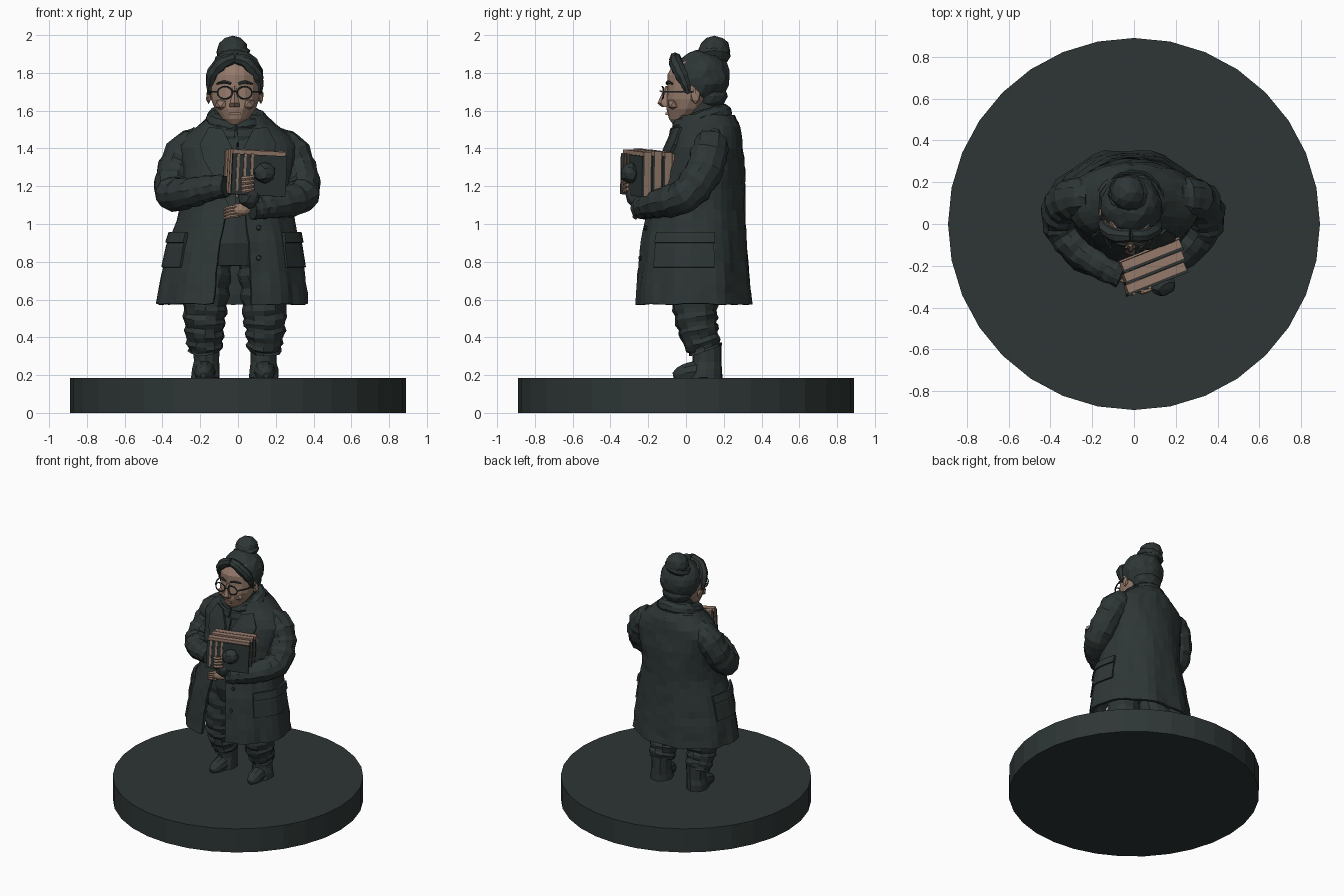
import bpy, bmesh, math, random
from mathutils import Vector, Matrix, Quaternion

if "Cube" in bpy.data.objects:
    bpy.data.objects.remove(bpy.data.objects["Cube"])

random.seed(4)

def material(name, col):
    m = bpy.data.materials.new(name)
    m.diffuse_color = (*col, 1)
    m.use_nodes = True
    m.node_tree.nodes["Principled BSDF"].inputs["Base Color"].default_value = m.diffuse_color
    return m

DARK = material("dark_slate", (0.027, 0.037, 0.036))
SKIN = material("warm_tan", (0.30, 0.195, 0.145))

def finish(name, bm, mat, jitter=0.0, thick=0.0):
    for v in bm.verts:
        v.co += Vector([random.uniform(-jitter, jitter) for _ in range(3)])
    bmesh.ops.recalc_face_normals(bm, faces=bm.faces)
    me = bpy.data.meshes.new(name)
    bm.to_mesh(me)
    bm.free()
    me.materials.append(mat)
    ob = bpy.data.objects.new(name, me)
    bpy.context.collection.objects.link(ob)
    if thick:
        s = ob.modifiers.new("thickness", 'SOLIDIFY')
        s.thickness, s.offset = thick, 0
    return ob

def grid(name, rows, mat, wrap=True, caps=True, jitter=0.0, thick=0.0):
    """Skin rows of points into one surface."""
    bm = bmesh.new()
    vs = [[bm.verts.new(p) for p in r] for r in rows]
    n = len(rows[0])
    for a, b in zip(vs, vs[1:]):
        for i in range(n if wrap else n - 1):
            j = (i + 1) % n
            bm.faces.new((a[i], a[j], b[j], b[i]))
    if wrap and caps:
        bm.faces.new(vs[0])
        bm.faces.new(vs[-1])
    return finish(name, bm, mat, jitter, thick)

def loft(name, rings, mat, n=16, jitter=0.0):
    """rings: (z, cx, cy, rx, ry)"""
    rows = [[(cx + rx * math.sin(t), cy - ry * math.cos(t), z)
             for t in (2 * math.pi * i / n for i in range(n))] for z, cx, cy, rx, ry in rings]
    return grid(name, rows, mat, jitter=jitter)

def tube(name, pts, mat, n=10, sub=4, fold=0.0, jitter=0.0):
    """Smooth tube through (x, y, z, radius), with ring folds."""
    P = [Vector(p) for p in pts]
    path = []
    for i in range(len(P) - 1):
        a, b, c, d = P[max(i - 1, 0)], P[i], P[i + 1], P[min(i + 2, len(P) - 1)]
        for k in range(sub):
            t = k / sub
            path.append(0.5 * (2 * b + (c - a) * t + (2 * a - 5 * b + 4 * c - d) * t * t
                               + (3 * b - a - 3 * c + d) * t ** 3))
    path.append(P[-1])
    rows, q, old = [], None, None
    for i, p in enumerate(path):
        tan = (path[min(i + 1, len(path) - 1)] - path[max(i - 1, 0)]).xyz.normalized()
        q = tan.to_track_quat('Z', 'Y') if q is None else old.rotation_difference(tan) @ q
        old = tan
        row = []
        for k in range(n):
            t = 2 * math.pi * k / n
            r = p.w * (1 + fold * math.sin(i * 2.1 + 1.5 * math.sin(t)))
            row.append(p.xyz + q @ Vector((r * math.cos(t), r * math.sin(t), 0)))
        rows.append(row)
    return grid(name, rows, mat, jitter=jitter)

def blob(name, c, r, mat, rot=0.0, jitter=0.0, sub=2):
    bm = bmesh.new()
    bmesh.ops.create_icosphere(bm, subdivisions=sub, radius=1)
    bm.transform(Matrix.Translation(c) @ Matrix.Rotation(rot, 4, 'Z') @ Matrix.Diagonal((*r, 1)))
    return finish(name, bm, mat, jitter)

def box(name, c, size, mat, M=Matrix()):
    bm = bmesh.new()
    bmesh.ops.create_cube(bm, size=1)
    bm.transform(M @ Matrix.Translation(c) @ Matrix.Diagonal((*size, 1)))
    return finish(name, bm, mat)

# Round base
loft("base", [(0, 0, 0, .89, .89), (.185, 0, 0, .89, .89)], DARK, n=32)

# Coat body: z, cx, cy, rx, ry, half width of the front opening
COAT = [(.575, -.03, .035, .39, .31, .10), (.72, -.025, .035, .37, .295, .09),
        (.88, -.02, .037, .34, .28, .08), (1.05, -.01, .05, .295, .255, .05),
        (1.15, -.01, .06, .285, .245, .015), (1.28, 0, .085, .295, .22, .002),
        (1.40, 0, .10, .315, .19, .002), (1.47, 0, .11, .27, .175, .002),
        (1.53, 0, .115, .18, .16, .002), (1.57, 0, .11, .14, .14, .002)]

def coat_at(z):
    for a, b in zip(COAT, COAT[1:]):
        if z <= b[0]:
            f = max(0, (z - a[0]) / (b[0] - a[0]))
            return [u + (v - u) * f for u, v in zip(a, b)]
    return COAT[-1]

def coat_point(t, z, off=0.0):
    _, cx, cy, rx, ry, g = coat_at(z)
    f = off + .012 * max(0, 1.3 - z) * math.cos(9 * t)
    return (cx + (rx + f) * math.sin(t), cy - (ry + f) * math.cos(t), z)

rows = []
for k in range(19):
    z = .575 + .995 * k / 18
    c = coat_at(z)
    g = math.asin(c[5] / c[3])
    rows.append([coat_point(g + (2 * math.pi - 2 * g) * i / 40, z) for i in range(41)])
grid("coat_body", rows, DARK, wrap=False, jitter=.004, thick=.02)

# Coat pockets with flaps
for s, side in ((1, "left"), (-1, "right")):
    for part, z0, z1, off in (("pocket", .77, .93, .012), ("pocket_flap", .90, .955, .022)):
        rows = [[coat_point(s * math.radians(48 + 64 * i / 8), z0 + (z1 - z0) * k / 3, off)
                 for i in range(9)] for k in range(4)]
        grid(f"{part}_{side}", rows, DARK, wrap=False, thick=.018)

# Lapels and buttons laid on the chest
def front(x, z, off):
    _, cx, cy, rx, ry, g = coat_at(z)
    return (x, cy - ry * math.sqrt(max(0, 1 - ((x - cx) / rx) ** 2)) - off, z)

for s, side in ((1, "left"), (-1, "right")):
    inner = [(.01, 1.06), (.01, 1.2), (.01, 1.32), (.03, 1.40), (.08, 1.5)]
    outer = [(.03, 1.06), (.10, 1.2), (.18, 1.34), (.20, 1.42), (.15, 1.51)]
    rows = [[front(s * (a + (b - a) * k / 3), za + (zb - za) * k / 3, .022) for k in range(4)]
            for (a, za), (b, zb) in zip(inner, outer)]
    grid("lapel_" + side, rows, DARK, wrap=False, thick=.018)
for z in (.82, .98):
    blob("button", front(.11, z, .015), (.016, .01, .016), DARK, sub=1)

# Trousers and boots
loft("trouser_seat", [(.78, -.02, .04, .17, .13), (.9, -.02, .04, .2, .16), (1.08, -.01, .05, .2, .17)],
     DARK, jitter=.006)
for s, side in ((1, "left"), (-1, "right")):
    x = -.017
    tube("trouser_leg_" + side, [(x + s * .095, .03, 1.0, .115), (x + s * .13, .03, .78, .115),
         (x + s * .155, .045, .58, .118), (x + s * .16, .065, .44, .105), (x + s * .155, .10, .33, .088)],
         DARK, n=12, sub=6, fold=.06, jitter=.004)
    loft("boot_shaft_" + side, [(.185, x + s * .155, .10, .078, .09), (.23, x + s * .155, .105, .074, .085),
         (.27, x + s * .15, .11, .068, .075), (.37, x + s * .15, .11, .07, .078)], DARK, 12, .003)
    tube("boot_toe_" + side, [(x + s * .155, .10, .225, .062), (x + s * .16, .02, .215, .055),
         (x + s * .165, -.035, .205, .04), (x + s * .167, -.068, .198, .015)], DARK, n=10, sub=2)

# Sleeves
tube("sleeve_left", [(.20, .13, 1.43, .085), (.275, .125, 1.385, .098), (.325, .09, 1.27, .098),
     (.335, .0, 1.155, .093), (.25, -.12, 1.115, .08), (.14, -.20, 1.095, .068), (.07, -.235, 1.085, .062)],
     DARK, n=12, sub=5, fold=.05, jitter=.004)
tube("sleeve_right", [(-.20, .13, 1.43, .085), (-.28, .125, 1.385, .098), (-.335, .09, 1.27, .098),
     (-.345, .0, 1.165, .093), (-.26, -.12, 1.165, .08), (-.15, -.20, 1.19, .068), (-.06, -.25, 1.20, .058)],
     DARK, n=12, sub=5, fold=.05, jitter=.004)

# Hands with fingers, and the dark glove over the books
blob("palm_left", (.01, -.25, 1.075), (.06, .035, .035), SKIN)
blob("palm_right", (.0, -.285, 1.205), (.045, .035, .04), SKIN)
for k in range(4):
    z = 1.175 + .022 * k
    tube("finger_right", [(.0, -.305, z, .013), (.04, -.325, z, .013), (.085, -.31, z + .01, .009)],
         SKIN, n=6, sub=2)
    tube("finger_left", [(.0, -.265, 1.045 + .016 * k, .011), (-.04, -.275, 1.04 + .016 * k, .010),
         (-.075, -.265, 1.03 + .016 * k, .007)], SKIN, n=6, sub=2)
blob("glove", (.14, -.295, 1.27), (.06, .05, .055), DARK, .3, .006)
blob("glove_cuff", (.06, -.265, 1.15), (.06, .05, .07), DARK, 0, .005)

# Books held against the chest: page blocks between dark covers
M = Matrix.Translation((.09, -.205, 1.27)) @ Matrix.Rotation(.38, 4, 'Z') @ Matrix.Rotation(.05, 4, 'Y')
for k in range(3):
    y = -.055 + .055 * k
    box("book_pages", (.01 * k - .01, y, .005 * (k % 2)), (.30, .042, .235), SKIN, M)
    box("book_cover", (.01 * k - .01, y - .026, -.012), (.31, .012, .215), DARK, M)
box("book_back_cover", (.01, .082, -.01), (.31, .01, .24), SKIN, M)
for k in range(3):
    box("book_spine_band", (-.135 + .04 * k, -.088, 0), (.014, .008, .20), SKIN, M)

# Scarf coils
def coil(name, z, R, r, tilt, cy):
    pts = []
    for i in range(19):
        t = 2 * math.pi * i / 18
        pts.append((-.01 + R * math.sin(t), cy - R * .95 * math.cos(t), z - tilt * math.cos(t),
                    r * (1 + .07 * math.sin(5 * t))))
    tube(name, pts, DARK, n=10, sub=2, fold=.03, jitter=.003)

coil("scarf_lower", 1.49, .135, .06, .025, .095)
coil("scarf_upper", 1.55, .115, .05, .035, .085)
loft("neck", [(1.45, -.01, .09, .1, .1), (1.66, -.01, .08, .09, .1)], DARK)

# Face
loft("face", [(1.525, -.015, -.035, .035, .035), (1.555, -.015, -.02, .07, .07), (1.61, -.015, .005, .108, .108),
     (1.66, -.015, .02, .128, .125), (1.72, -.015, .03, .135, .13), (1.79, -.015, .03, .13, .128),
     (1.86, -.015, .05, .10, .11)], SKIN, n=16, jitter=.002)
loft("nose", [(1.62, -.018, -.105, .03, .025), (1.64, -.018, -.115, .03, .036), (1.68, -.018, -.105, .017, .028),
     (1.73, -.018, -.095, .012, .014)], SKIN, n=6)
box("lips", (-.016, -.098, 1.583), (.06, .02, .014), SKIN)
for s, side in ((1, "left"), (-1, "right")):
    x = -.017
    blob("ear_" + side, (x + s * .138, .05, 1.675), (.016, .028, .04), SKIN, sub=1)
    blob("cheek_" + side, (x + s * .065, -.065, 1.635), (.045, .035, .035), SKIN, sub=1)
    # Glasses rim, arm and eyebrow
    rim = [(x + s * .052 + .04 * math.sin(t), -.125 + .006 * abs(math.sin(t)), 1.695 + .033 * math.cos(t), .0045)
           for t in (math.pi * i / 7 for i in range(15))]
    tube("glasses_rim_" + side, rim, DARK, n=5, sub=1)
    tube("glasses_arm_" + side, [(x + s * .092, -.12, 1.70, .005), (x + s * .13, -.05, 1.70, .005),
         (x + s * .142, .04, 1.70, .005)], DARK, n=5, sub=2)
    tube("eyebrow_" + side, [(x + s * .02, -.10, 1.742, .007), (x + s * .055, -.096, 1.752, .009),
         (x + s * .095, -.072, 1.742, .005)], DARK, n=5, sub=2)
    # Swept hair from the parting to the temple
    tube("hair_sweep_" + side, [(x + s * .0, -.055, 1.878, .03), (x + s * .06, -.055, 1.855, .036),
         (x + s * .11, -.03, 1.80, .036), (x + s * .128, .0, 1.735, .026), (x + s * .132, .015, 1.69, .012)],
         DARK, n=8, sub=3, fold=.05, jitter=.003)
tube("glasses_bridge", [(-.03, -.128, 1.70, .004), (-.017, -.136, 1.704, .004), (-.004, -.128, 1.70, .004)],
     DARK, n=5, sub=1)

# Hair cap and bun
blob("hair_cap", (-.012, .083, 1.775), (.148, .15, .148), DARK, 0, .005, 3)
blob("hair_nape", (-.012, .12, 1.68), (.115, .10, .08), DARK, 0, .004)
blob("hair_bun", (-.03, .15, 1.915), (.086, .088, .083), DARK, 0, .004)
tube("bun_wrap", [(-.03 + .07 * math.sin(t), .145 - .07 * math.cos(t), 1.89 + .02 * math.sin(t), .025)
     for t in (2 * math.pi * i / 12 for i in range(13))], DARK, n=6, sub=1, jitter=.003)
